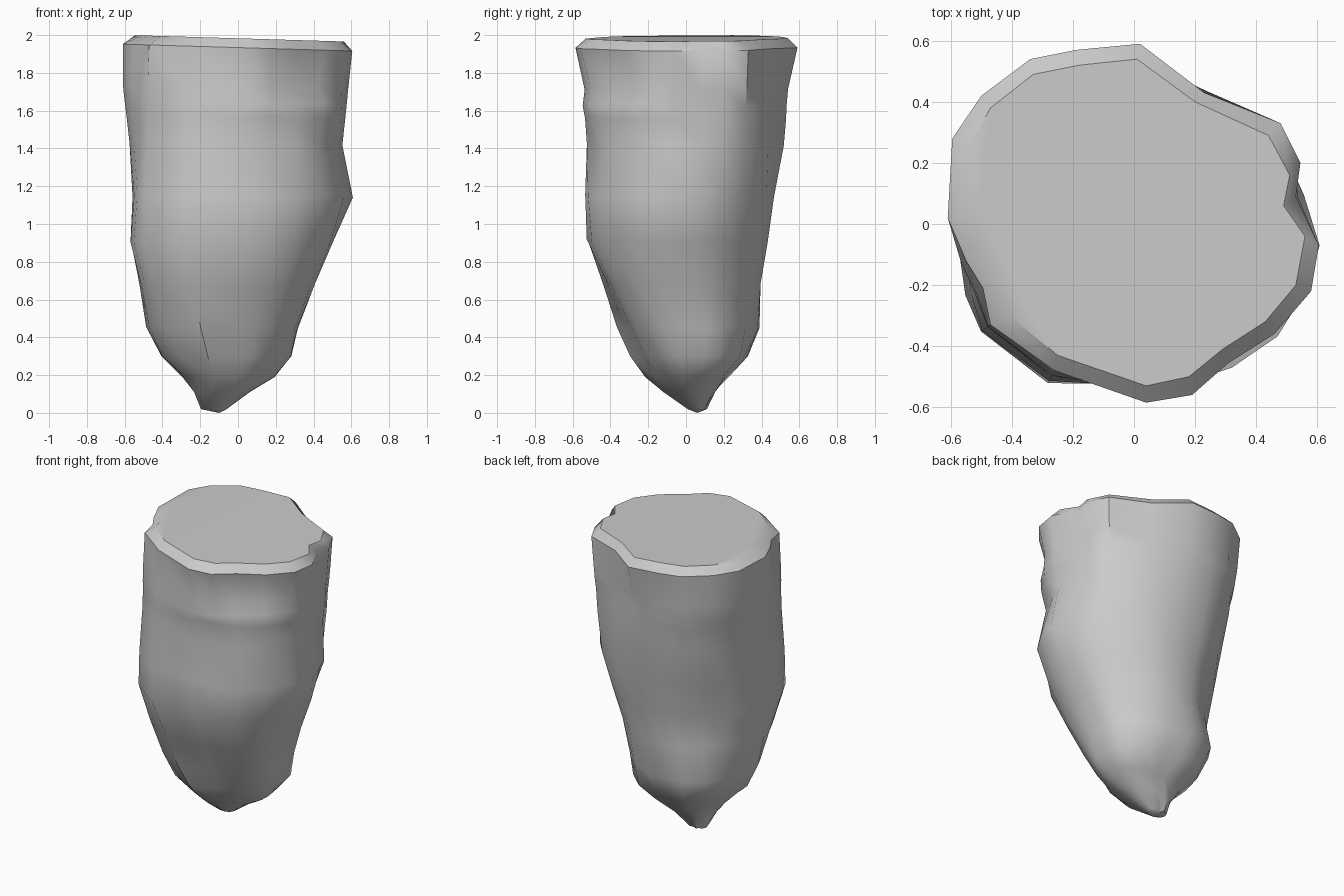
import bpy, bmesh, math, random

random.seed(4)

# Rim outlines, counter-clockwise from the right side
OUTER = [(0.605, -0.07), (0.53, 0.09), (0.545, 0.20), (0.48, 0.33), (0.23, 0.43),
         (0.02, 0.59), (-0.19, 0.57), (-0.34, 0.54), (-0.50, 0.42), (-0.595, 0.28),
         (-0.61, 0.02), (-0.55, -0.12), (-0.495, -0.21), (-0.47, -0.33), (-0.26, -0.48),
         (0.04, -0.585), (0.19, -0.56), (0.31, -0.455), (0.46, -0.36), (0.58, -0.22)]
INNER = [(0.56, -0.04), (0.49, 0.06), (0.51, 0.16), (0.44, 0.29), (0.20, 0.40),
         (0.01, 0.54), (-0.18, 0.52), (-0.33, 0.49), (-0.47, 0.38), (-0.545, 0.25),
         (-0.51, 0.03), (-0.48, -0.10), (-0.43, -0.19), (-0.41, -0.30), (-0.25, -0.43),
         (0.04, -0.53), (0.18, -0.50), (0.29, -0.41), (0.43, -0.32), (0.53, -0.20)]

# Body rings: height, centre, radii towards eight compass directions from +x
RINGS = [
    (1.72, 0, 0, (.57, .51, .54, .63, .61, .58, .54, .53)),
    (1.63, 0, 0, (.56, .51, .535, .62, .60, .59, .55, .57)),
    (1.56, 0, 0, (.56, .51, .53, .60, .59, .59, .54, .57)),
    (1.42, 0, 0, (.55, .51, .52, .58, .57, .595, .53, .55)),
    (1.15, 0, 0, (.605, .49, .47, .52, .555, .61, .53, .58)),
    (0.91, 0, 0, (.51, .44, .43, .45, .57, .62, .53, .53)),
    (0.68, 0, 0, (.41, .39, .39, .43, .52, .54, .405, .43)),
    (0.45, 0, 0, (.32, .345, .375, .47, .485, .46, .30, .32)),
    (0.30, 0, 0, (.285, .33, .31, .40, .41, .38, .23, .24)),
    (0.19, 0, 0, (.19, .23, .20, .28, .29, .28, .18, .16)),
    (0.11, -.08, .02, (.14, .14, .13, .15, .15, .14, .14, .12)),
    (0.02, -.12, .06, (.06, .05, .04, .06, .08, .06, .05, .05)),
]
# Dents and bulges: angle in degrees, height, angular width, height width, depth
BUMPS = [(-70, 1.40, 10, .14, -.045), (-25, 1.40, 12, .15, -.035), (-60, 1.72, 20, .04, -.015),
         (-40, 1.15, 15, .12, .015), (12, 1.15, 10, .2, -.03)]


def radius(radii, a):
    t = (a / (math.pi / 4)) % 8
    i = int(t) % 8
    f = (1 - math.cos((t - int(t)) * math.pi)) / 2
    return radii[i] * (1 - f) + radii[(i + 1) % 8] * f


def bump(a, z):
    total = 0
    for deg, bz, wa, wz, amp in BUMPS:
        d = (math.degrees(a) - deg + 180) % 360 - 180
        total += amp * math.exp(-(d / wa) ** 2 - ((z - bz) / wz) ** 2)
    return total


bm = bmesh.new()
angles = [math.atan2(y, x) for x, y in OUTER]
rim_radii = [.575, .50, .59, .65, .61, .57, .585, .58]

# Flat tilted top and chamfered rim
loops = [[bm.verts.new((x, y, 1.983 - .03 * x)) for x, y in INNER],
         [bm.verts.new((x, y, 1.934 - .03 * x)) for x, y in OUTER]]

# Rough tapering body, rim facets fading out downwards
for z, cx, cy, radii in RINGS:
    keep = max(0, (z - 1.0) / 1.1)
    loop = []
    for a, (x, y) in zip(angles, OUTER):
        ratio = math.hypot(x, y) / radius(rim_radii, a)
        r = radius(radii, a) * ratio ** keep + bump(a, z)
        r += random.uniform(-.005, .005)
        dz = random.uniform(-.012, .012) if z > .3 else 0
        loop.append(bm.verts.new((cx + r * math.cos(a), cy + r * math.sin(a), z + dz)))
    loops.append(loop)

n = len(OUTER)
bm.faces.new(loops[0])
for up, low in zip(loops, loops[1:]):
    for i in range(n):
        j = (i + 1) % n
        bm.faces.new((up[i], low[i], low[j], up[j]))

# Pointed tip
tip = bm.verts.new((-.10, .06, 0))
for i in range(n):
    bm.faces.new((loops[-1][i], tip, loops[-1][(i + 1) % n]))
bmesh.ops.recalc_face_normals(bm, faces=bm.faces)

mesh = bpy.data.meshes.new("hanging_rock")
bm.to_mesh(mesh)
bm.free()
rock = bpy.data.objects.new("hanging_rock", mesh)
bpy.context.collection.objects.link(rock)
bpy.context.view_layer.objects.active = rock
rock.select_set(True)
bpy.ops.object.shade_smooth_by_angle(angle=math.radians(38))
